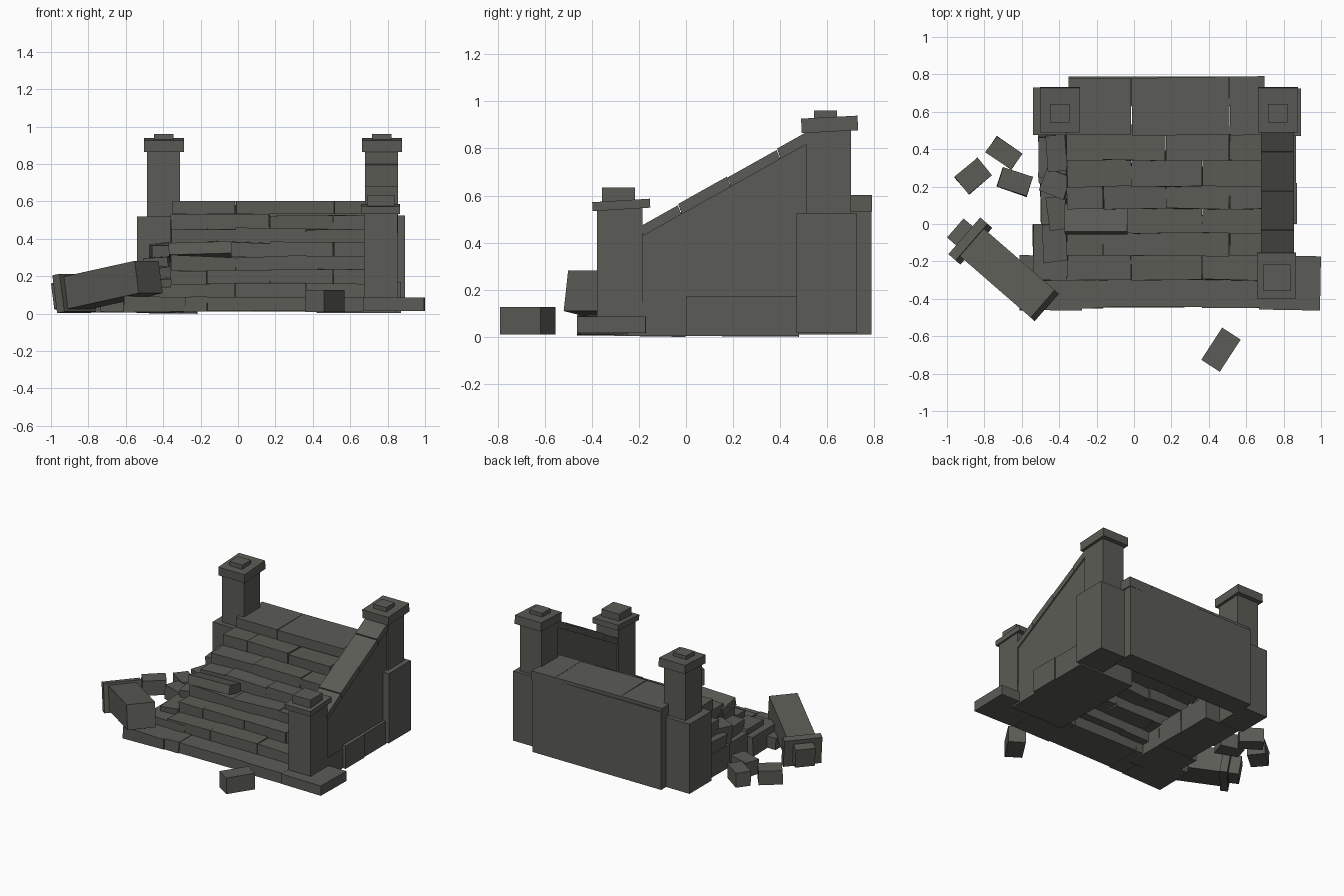
import bpy, bmesh, math, random
from mathutils import Matrix, Vector, Euler

if "Cube" in bpy.data.objects:
    bpy.data.objects.remove(bpy.data.objects["Cube"])

random.seed(4)
stone = bpy.data.materials.new("dark stone")
stone.diffuse_color = (0.105, 0.105, 0.092, 1)
stone.use_nodes = True
stone.node_tree.nodes["Principled BSDF"].inputs["Base Color"].default_value = stone.diffuse_color


def finish(name, bm):
    bmesh.ops.recalc_face_normals(bm, faces=bm.faces)
    me = bpy.data.meshes.new(name)
    bm.to_mesh(me)
    bm.free()
    me.materials.append(stone)
    ob = bpy.data.objects.new(name, me)
    bpy.context.collection.objects.link(ob)
    return ob


def block(name, c, s, rot=(0, 0, 0), rough=0.0):
    """Stone block: centre, size, rotation in degrees, chipped-corner jitter."""
    bm = bmesh.new()
    bmesh.ops.create_cube(bm, size=1)
    m = Matrix.Translation(c) @ Euler([math.radians(a) for a in rot]).to_matrix().to_4x4()
    for v in bm.verts:
        p = Vector([v.co[i] * s[i] + random.uniform(-rough, rough) for i in range(3)])
        v.co = m @ p
    return finish(name, bm)


def span(name, x0, x1, y0, y1, z0, z1, rot=(0, 0, 0), rough=0.0):
    return block(name, ((x0 + x1) / 2, (y0 + y1) / 2, (z0 + z1) / 2),
                 (x1 - x0, y1 - y0, z1 - z0), rot, rough)


def prism(name, profile, x0, x1):
    """Side profile in (y, z) extruded along x."""
    bm = bmesh.new()
    f = bm.faces.new([bm.verts.new((x0, y, z)) for y, z in profile])
    r = bmesh.ops.extrude_face_region(bm, geom=[f])
    bmesh.ops.translate(bm, vec=(x1 - x0, 0, 0),
                        verts=[g for g in r["geom"] if isinstance(g, bmesh.types.BMVert)])
    return finish(name, bm)


# bottom row of paving, with corner slabs
for i, (a, b) in enumerate([(-0.28, -0.165), (-0.165, 0.365), (0.365, 0.67)]):
    span(f"paving_{i}", a, b, -0.45 + 0.005 * (i % 2), -0.17, 0.012, 0.09, rough=0.003)
span("left_corner_slab", -0.61, -0.28, -0.462, -0.17, 0.01, 0.09, rough=0.004)
span("right_corner_slab", 0.67, 0.997, -0.46, -0.17, 0.015, 0.087, (0, 0, -1))

# stair treads, staggered joints
fronts = [-0.30, -0.17, -0.05, 0.08, 0.20, 0.34]
joints = [[-0.36, -0.015, 0.365, 0.69], [-0.36, -0.165, 0.17, 0.51, 0.69]]
for r, y in enumerate(fronts):
    top = 0.161 + 0.073 * r
    xs = joints[r % 2]
    for k in range(len(xs) - 1):
        loose = r in (2, 3) and k < 2
        dz = random.uniform(-0.004, 0.004)
        rot = (random.uniform(-1, 1), 2 * (-1) ** (k + r) if loose else random.uniform(-.5, .5),
               random.uniform(-1.5, 1.5))
        span(f"tread_{r}_{k}", xs[k] + 0.001, xs[k + 1] - 0.001, y, y + 0.19,
             top - 0.08 + dz, top + dz, rot, 0.002)
span("raised_loose_tread", -0.37, -0.035, -0.05, 0.10, 0.30, 0.365, (-14, -1.5, 0))

# landing slabs and back wall
for i, (a, b) in enumerate([(-0.35, -0.016), (-0.012, 0.51), (0.512, 0.70)]):
    span(f"landing_slab_{i}", a, b, 0.475, 0.779 + 0.005 * i, 0.532, 0.603, (0, 0, 1 * (i > 0)))
span("back_wall", -0.35, 0.69, 0.63, 0.788, 0.01, 0.58)

# side foundations
for i, (y0, y1, h) in enumerate([(-0.25, 0, 0.145), (0, 0.22, 0.17), (0.22, 0.48, 0.17)]):
    span(f"right_foundation_{i}", 0.42, (0.85, 0.872, 0.866)[i], y0, y1, 0.003, h)
    span(f"left_foundation_{i}", -(0.54, 0.50, 0.51)[i], -0.22, y0 - 0.05 * (i == 0), y1,
         0.003, h, rough=0.004)

# sloping right parapet wall and its coping
prism("right_parapet", [(-0.2, 0.1), (0.52, 0.1), (0.52, 0.83), (-0.2, 0.43)], 0.69, 0.845)


def slope(y):
    return 0.44 + (y + 0.18) * 0.56


for i, (a, b) in enumerate([(-0.18, -0.02), (-0.018, 0.189), (0.191, 0.40), (0.402, 0.525)]):
    t = 0.037 + 0.005 * (i % 2)
    prism(f"coping_{i}", [(a, slope(a) - .01), (b, slope(b) - .01),
                          (b - .015, slope(b - .015) + t), (a - .015, slope(a - .015) + t)],
          0.68, 0.855)

# standing piers: shaft, tilted cap, top stone
span("right_rear_base", 0.67, 0.892, 0.47, 0.725, 0.015, 0.525)
span("left_rear_base", -0.54, -0.34, 0.475, 0.73, 0.01, 0.52)
for side, cx in (("right", 0.768), ("left", -0.398)):
    span(side + "_rear_shaft", cx - 0.088, cx + 0.088, 0.51, 0.70, 0.5, 0.885)
    block(side + "_rear_cap", (cx + 0.002, 0.61, 0.902), (0.212, 0.24, 0.062), (3, 0, 0))
    block(side + "_rear_top_stone", (cx, 0.593, 0.94), (0.104, 0.098, 0.042))
span("right_front_shaft", 0.675, 0.853, -0.378, -0.185, 0.08, 0.55)
block("right_front_cap", (0.761, -0.275, 0.56), (0.208, 0.245, 0.038), (3.5, 0, 0))
block("right_front_top_stone", (0.765, -0.287, 0.602), (0.145, 0.14, 0.062))

# fallen pier lying on the left, laid out along its own axis
fall = (Matrix.Translation((-0.675, -0.265, 0.152)) @ Matrix.Rotation(math.radians(-41), 4, 'Z')
        @ Matrix.Rotation(math.radians(-9.5), 4, 'Y'))
for name, x0, x1, w, h in [("fallen_shaft", -0.25, 0.265, 0.195, 0.175),
                           ("fallen_cap", -0.295, -0.243, 0.26, 0.205),
                           ("fallen_top_stone", -0.365, -0.29, 0.135, 0.14)]:
    ob = span(name, x0, x1, -w / 2, w / 2, -h / 2, h / 2)
    ob.data.transform(fall)

# broken remains of the left wall
for i, (x, y, z, sx, sy, sz, a) in enumerate([
        (-0.41, 0.38, 0.31, 0.11, 0.19, 0.12, 4), (-0.42, 0.22, 0.24, 0.14, 0.13, 0.13, -20),
        (-0.41, 0.06, 0.19, 0.10, 0.17, 0.12, 5), (-0.43, 0.36, 0.21, 0.15, 0.22, 0.12, 0),
        (-0.42, -0.10, 0.145, 0.13, 0.20, 0.08, 3)]):
    block(f"broken_wall_{i}", (x, y, z), (sx, sy, sz), (3, -3, a), 0.006)

# scattered rubble
for i, (x, y, sx, sy, a) in enumerate([
        (-0.695, 0.38, 0.165, 0.105, -35), (-0.86, 0.255, 0.16, 0.12, 40),
        (-0.638, 0.225, 0.17, 0.11, -18)]):
    block(f"rubble_{i}", (x, y, 0.06), (sx, sy, 0.105), (0, 0, a), 0.003)
block("front_rubble", (0.465, -0.672, 0.068), (0.205, 0.118, 0.118), (0, 0, 57))
